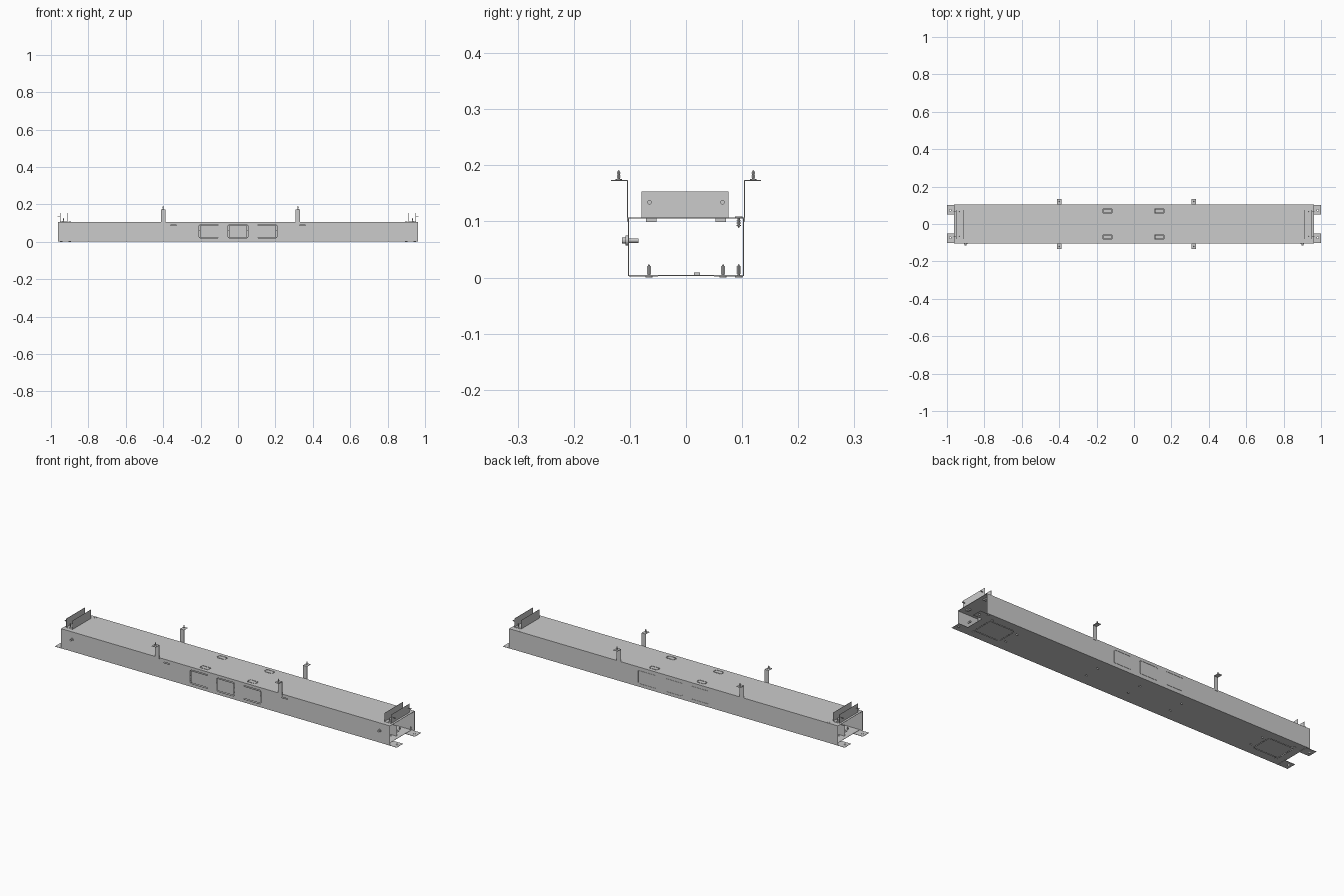
import bpy, bmesh, math
from mathutils import Matrix, Vector

if "Cube" in bpy.data.objects:
    bpy.data.objects.remove(bpy.data.objects["Cube"])

T = 0.0015  # sheet thickness


def make(name, fill):
    bm = bmesh.new()
    fill(bm)
    me = bpy.data.meshes.new(name)
    bm.to_mesh(me)
    bm.free()
    ob = bpy.data.objects.new(name, me)
    bpy.context.collection.objects.link(ob)
    return ob


def add_box(bm, x0, x1, y0, y1, z0, z1):
    m = Matrix.Translation(((x0 + x1) / 2, (y0 + y1) / 2, (z0 + z1) / 2))
    m = m @ Matrix.Diagonal((x1 - x0, y1 - y0, z1 - z0, 1))
    bmesh.ops.create_cube(bm, size=1, matrix=m)


def boxes(name, *items):
    return make(name, lambda bm: [add_box(bm, *b) for b in items])


def add_cyl(bm, p, axis, r, length, seg=12, r2=None):
    """Cylinder starting at p and running along axis."""
    d = Vector(axis).normalized()
    m = Matrix.Translation(Vector(p) + d * length / 2) @ d.to_track_quat('Z', 'Y').to_matrix().to_4x4()
    bmesh.ops.create_cone(bm, cap_ends=True, segments=seg, radius1=r,
                          radius2=r if r2 is None else r2, depth=length, matrix=m)


def screw(name, p, axis, length, r=0.0022):
    """Flat head, threaded shank suggested by rings, pointed tip."""
    d = Vector(axis)
    p = Vector(p)

    def fill(bm):
        add_cyl(bm, p, d, r * 2.2, r, 12)
        add_cyl(bm, p, d, r * 0.8, length * 0.85, 8)
        add_cyl(bm, p + d * length * 0.85, d, r * 0.8, length * 0.15, 8, 0.0003)
        for i in range(1, 5):
            add_cyl(bm, p + d * length * (0.15 + 0.15 * i), d, r * 1.2, length * 0.06, 8)
    return make(name, fill)


def cut(ob, items):
    """Cut a set of separate slits through a sheet."""
    for i, group in enumerate(items):
        c = boxes(ob.name + "_cutter", *group)
        mod = ob.modifiers.new("cut", 'BOOLEAN')
        mod.operation, mod.object, mod.solver = 'DIFFERENCE', c, 'EXACT'
        bpy.context.view_layer.objects.active = ob
        bpy.ops.object.modifier_apply(modifier=mod.name)
        bpy.data.objects.remove(c)


def frame_slits(a0, a1, b0, b1, w, gap, sides):
    """Slit rectangles (a0,a1,b0,b1) round a knockout, leaving corner bridges."""
    s = {'L': (a0, a0 + w, b0 + gap, b1 - gap), 'R': (a1 - w, a1, b0 + gap, b1 - gap),
         'B': (a0 + gap, a1 - gap, b0, b0 + w), 'T': (a0 + gap, a1 - gap, b1 - w, b1)}
    return [s[k] for k in sides]


L, W, Z0, Z1 = 0.962, 0.1035, 0.003, 0.107

# side walls with three knockout windows each
for sy, name in ((-1, "front_wall"), (1, "back_wall")):
    y0, y1 = sorted((sy * W, sy * (W - T)))
    wall = boxes(name, (-L, L, y0, y1, Z0, Z1))
    slits = []
    for cx, sides in ((-0.155, 'LBT'), (0, 'LRBT'), (0.155, 'RBT')):
        slits += frame_slits(cx - 0.053, cx + 0.053, 0.02, 0.092, 0.004, 0.005, sides)
    if sy < 0:
        slits += [(s * 0.345 - 0.017, s * 0.345 + 0.017, 0.087, 0.091) for s in (-1, 1)]
    cut(wall, [[(a, b, y0 - .01, y1 + .01, c, d)] for a, b, c, d in slits])

# top sheet with four knockout outlines
top = boxes("top_sheet", (-L, L, -W + T, W - T, Z1 - T, Z1))
slits = []
for cx in (-0.142, 0.135):
    for cy in (-0.07, 0.07):
        slits += frame_slits(cx - 0.025, cx + 0.025, cy - 0.014, cy + 0.014, 0.003, 0.004, 'LRBT')
cut(top, [[(a, b, c, d, Z1 - .01, Z1 + .01)] for a, b, c, d in slits])

# floor sheet with an access hatch outline near each end
floor = boxes("floor_sheet", (-0.945, 0.945, -W + T, W - T, Z0, Z0 + T))
slits = []
for cx in (-0.83, 0.83):
    slits += frame_slits(cx - 0.075, cx + 0.075, -0.058, 0.058, 0.003, 0.006, 'LRBT')
slits += [(x - 0.006, x + 0.006, y - 0.003, y + 0.003)
          for x in (-0.73, 0.73, -0.25, 0.25, 0) for y in (-0.04, 0.04)]
cut(floor, [[(a, b, c, d, Z0 - .01, Z0 + .01)] for a, b, c, d in slits])

# low divider inside the channel
boxes("inner_divider", (-0.93, 0.93, -0.0004, 0.0004, Z0 + T, 0.06))
boxes("floor_clip", (-0.02, 0.02, 0.014, 0.025, Z0 + T, 0.009))
# inner lip along the back wall
boxes("back_lip", (-0.95, 0.95, 0.0985, 0.0992, Z0 + T, Z1 - T))

for sx, end in ((-1, "left"), (1, "right")):
    # mounting tabs at floor level
    for sy, side in ((-1, "front"), (1, "back")):
        xa, xb = sorted((sx * 0.94, sx * 1.0))
        ya, yb = sorted((sy * 0.05, sy * 0.102))
        tab = boxes(f"{end}_{side}_tab", (xa, xb, ya, yb, Z0 - T, Z0))
        hole = make("hole_cutter", lambda bm: add_cyl(
            bm, (sx * 0.982, sy * 0.073, -.02), (0, 0, 1), 0.005, 0.05, 16))
        mod = tab.modifiers.new("hole", 'BOOLEAN')
        mod.object, mod.operation = hole, 'DIFFERENCE'
        bpy.context.view_layer.objects.active = tab
        bpy.ops.object.modifier_apply(modifier="hole")
        bpy.data.objects.remove(hole)
        # screws inside the end, on the top and through the end plate
        screw(f"{end}_{side}_floor_screw", (sx * 0.9, sy * 0.066, 0.0), (0, 0, 1), 0.024, 0.003)
        screw(f"{end}_{side}_top_screw", (sx * 0.934, sy * 0.066, Z1 + T), (0, 0, 1), 0.02)
        boxes(f"{end}_{side}_top_nut", (sx * 0.934 - .008, sx * 0.934 + .008, sy * 0.062 - .009,
                                       sy * 0.062 + .009, 0.099, Z1 - T))
        screw(f"{end}_{side}_plate_screw", (sx * 0.966, sy * 0.065, 0.134), (-sx, 0, 0), 0.018, 0.0018)
    screw(f"{end}_corner_screw", (sx * 0.945, 0.094, 0.0), (0, 0, 1), 0.024, 0.003)
    screw(f"{end}_corner_top_screw", (sx * 0.9, 0.094, Z1 + T), (0, 0, -1), 0.02, 0.003)
    # upright U bracket on the top
    xo, xi = sx * 0.95, sx * 0.913
    boxes(f"{end}_end_bracket",
          (min(xo, xi), max(xo, xi), -0.079, 0.076, Z1, Z1 + T),
          (xo - T / 2, xo + T / 2, -0.079, 0.076, Z1, 0.153),
          (xi - T / 2, xi + T / 2, -0.079, 0.076, Z1, 0.153))

    # side knob
    def knob(bm, sx=sx):
        add_cyl(bm, (sx * 0.9, -0.1035, 0.066), (0, -1, 0), 0.009, 0.004, 20)
        add_cyl(bm, (sx * 0.9, -0.1075, 0.066), (0, -1, 0), 0.005, 0.007, 12)
        add_cyl(bm, (sx * 0.9, -0.103, 0.066), (0, 1, 0), 0.004, 0.018, 12)
    make(f"{end}_side_knob", knob)

# ceiling hangers: upright strip, outward foot and screw
for x in (-0.40, 0.32):
    for sy, side in ((-1, "front"), (1, "back")):
        ya, yb = sorted((sy * W, sy * (W + T)))
        fa, fb = sorted((sy * W, sy * 0.134))
        boxes(f"{side}_hanger", (x - .012, x + .012, ya, yb, 0.1, 0.174),
              (x - .012, x + .012, fa, fb, 0.1725, 0.174))
        screw(f"{side}_hanger_screw", (x, sy * 0.12, 0.173), (0, 0, 1), 0.019, 0.0025)
